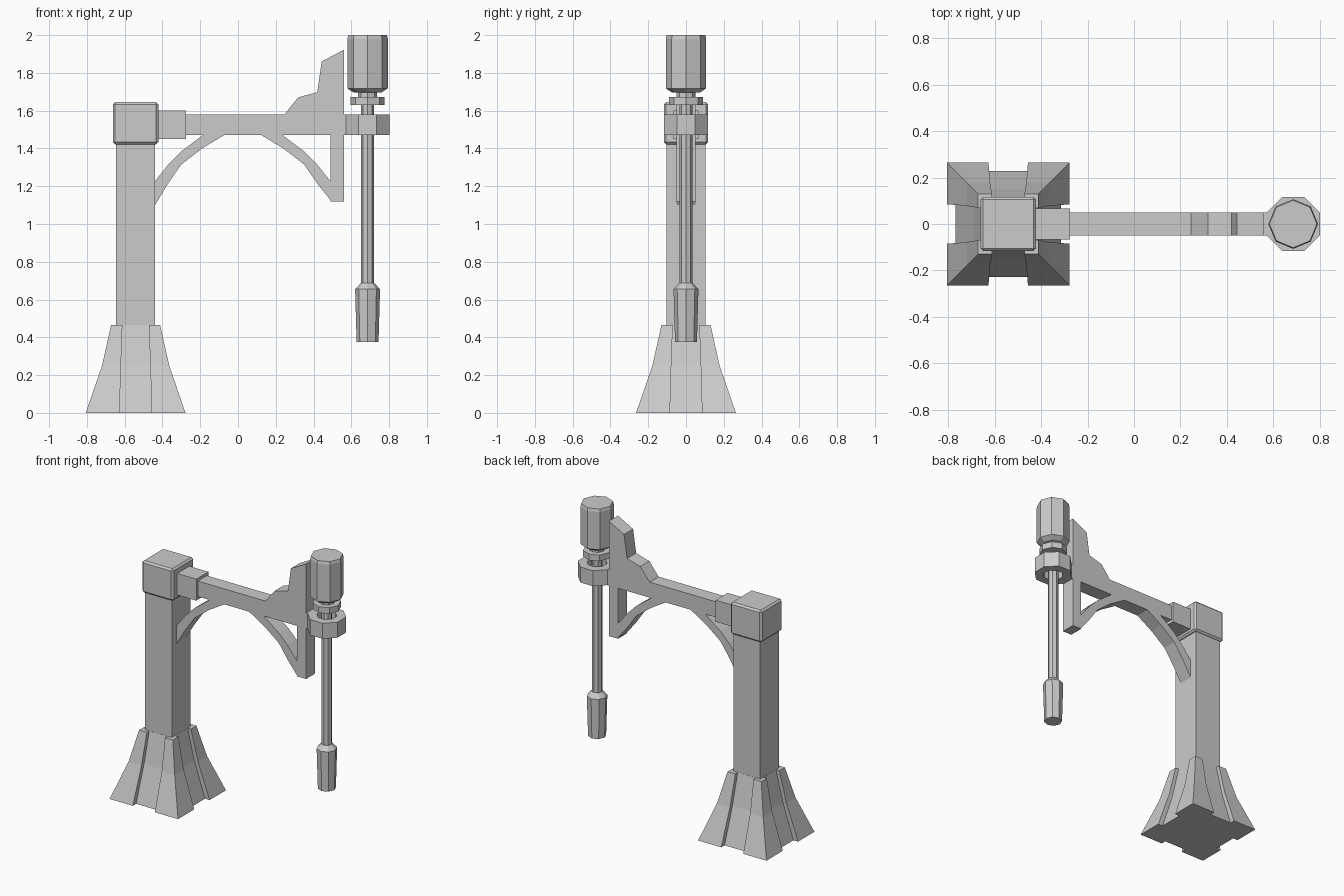
import bpy
import bmesh
from math import cos, sin, pi

if "Cube" in bpy.data.objects:
    bpy.data.objects.remove(bpy.data.objects["Cube"])

POST_X, ROD_X = -0.542, 0.686


def make(name, verts, faces):
    me = bpy.data.meshes.new(name)
    me.from_pydata(verts, [], faces)
    bm = bmesh.new()
    bm.from_mesh(me)
    bmesh.ops.recalc_face_normals(bm, faces=bm.faces)
    bm.to_mesh(me)
    bm.free()
    ob = bpy.data.objects.new(name, me)
    bpy.context.collection.objects.link(ob)
    return ob


def loft(name, rings, closed=False):
    """Skin equal-length rings; cap the ends or join last ring to first."""
    n, m = len(rings[0]), len(rings)
    faces = [(i * n + j, i * n + (j + 1) % n,
              (i + 1) % m * n + (j + 1) % n, (i + 1) % m * n + j)
             for i in range(m if closed else m - 1) for j in range(n)]
    if not closed:
        faces += [tuple(range(n)), tuple(range((m - 1) * n, m * n))]
    return make(name, [v for r in rings for v in r], faces)


def box(name, x0, x1, hy, z0, z1, bevel=0):
    ob = loft(name, [[(x0, -hy, z), (x1, -hy, z), (x1, hy, z), (x0, hy, z)]
                     for z in (z0, z1)])
    if bevel:
        mod = ob.modifiers.new("bevel", 'BEVEL')
        mod.width, mod.segments = bevel, 1
    return ob


def plate(name, profile, hy):
    return loft(name, [[(x, y, z) for x, z in profile] for y in (-hy, hy)])


def octagon(r, z, turn=0.0):
    return [(ROD_X + r * cos(k * pi / 4 + turn), r * sin(k * pi / 4 + turn), z)
            for k in range(8)]


def turned(name, profile):
    return loft(name, [octagon(r, z) for r, z in profile])


# Flared foot: four corner buttresses with a recess in each side
def foot_ring(h, r, n, z):
    pts = []
    for k in range(4):
        c, s = round(cos(k * pi / 2)), round(sin(k * pi / 2))
        for x, y in ((r, n), (h, n), (h, h), (n, h), (n, r)):
            pts.append((POST_X + c * x - s * y, s * x + c * y, z))
    return pts


loft("foot", [foot_ring(0.264, 0.228, 0.085, 0),
              foot_ring(0.178, 0.150, 0.078, 0.25),
              foot_ring(0.130, 0.104, 0.070, 0.465)])

# Post, cap and arm socket
box("post", POST_X - 0.103, POST_X + 0.103, 0.103, 0.4, 1.45)
box("post_cap", POST_X - 0.12, POST_X + 0.12, 0.117, 1.422, 1.645, 0.012)
box("arm_socket", -0.43, -0.275, 0.067, 1.45, 1.60)

# Horizontal arm with stepped fin and hanging end bar
box("arm", -0.28, 0.585, 0.05, 1.472, 1.58)
plate("arm_fin", [(0.24, 1.57), (0.25, 1.585), (0.318, 1.67), (0.42, 1.698),
                  (0.443, 1.86), (0.56, 1.922), (0.56, 1.57)], 0.05)
box("end_bar", 0.49, 0.56, 0.05, 1.12, 1.48)

# Curved braces under the arm, mirrored
BRACE = [(-0.445, 1.09), (-0.373, 1.21), (-0.30, 1.315), (-0.19, 1.40),
         (-0.066, 1.475), (-0.18, 1.475), (-0.30, 1.385), (-0.365, 1.32),
         (-0.445, 1.22)]
plate("post_brace", BRACE, 0.05)
plate("end_brace", [(0.05 - x, max(z, 1.12)) for x, z in BRACE], 0.05)

# Octagonal guide ring around the rod
loft("guide_ring", [octagon(r, z, pi / 8) for r, z in
                    ((0.125, 1.472), (0.125, 1.58), (0.065, 1.58), (0.065, 1.472))],
     closed=True)

# Plunger: lower weight, rod, nut and top handle
turned("rod_weight", [(0.058, 0.375), (0.066, 0.655), (0.036, 0.687)])
turned("rod", [(0.034, 0.66), (0.034, 1.65)])
turned("rod_nut", [(0.09, 1.63), (0.09, 1.673)])
turned("top_weight", [(0.05, 1.66), (0.05, 1.695), (0.075, 1.697),
                      (0.107, 1.718), (0.107, 1.98), (0.102, 2.0)])
